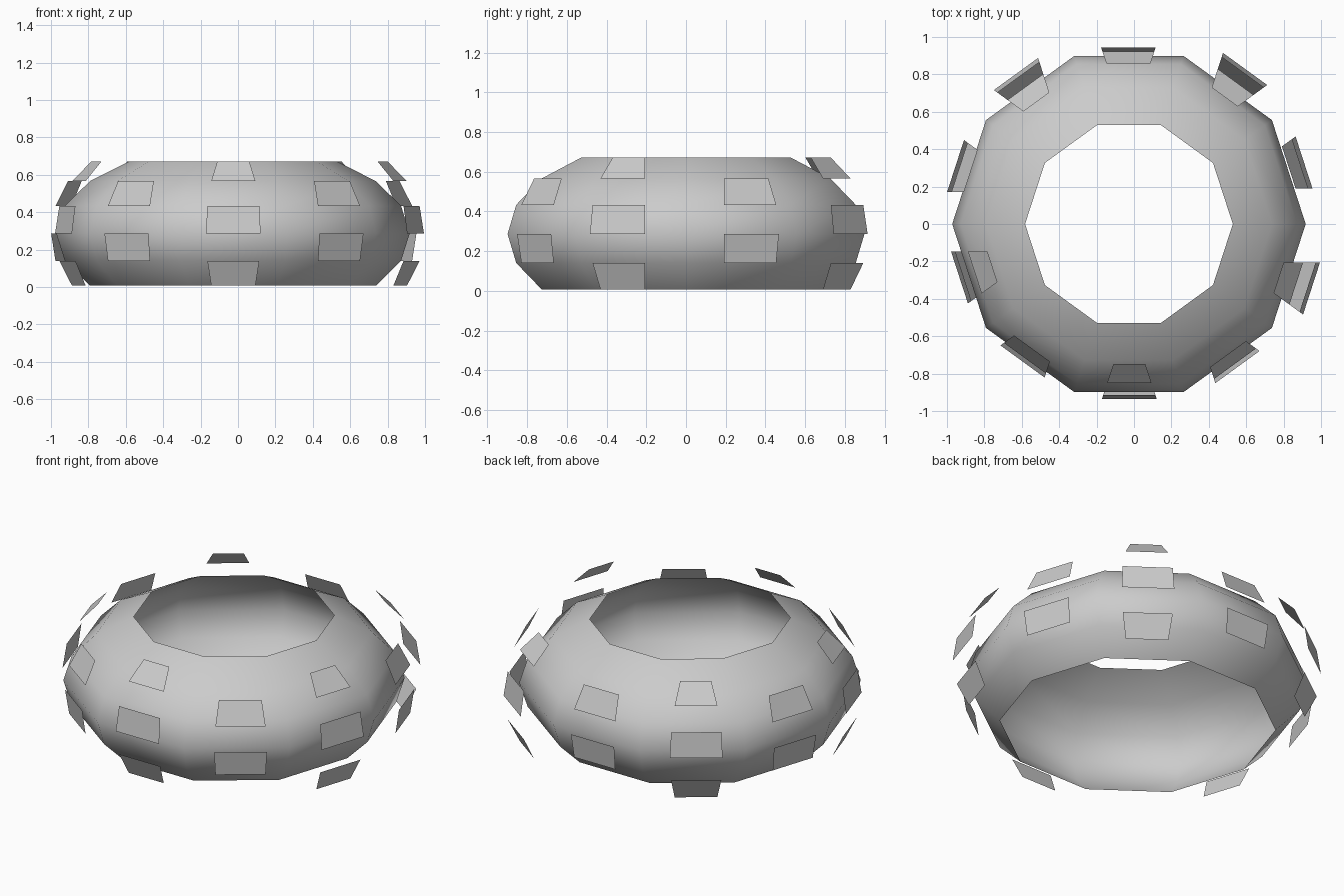
import bpy, bmesh, math

if "Cube" in bpy.data.objects:
    bpy.data.objects.remove(bpy.data.objects["Cube"])

R, CX = 0.945, -0.027        # equator radius and x of the ring axis
CZ, SZ = 0.287, 0.475        # equator height and vertical squash
SIDES = 10

grey = bpy.data.materials.new("light grey")
grey.diffuse_color = (0.6, 0.6, 0.6, 1)
grey.use_nodes = True
grey.node_tree.nodes["Principled BSDF"].inputs["Base Color"].default_value = grey.diffuse_color

# squashed-sphere profile (radius, height), open at the bottom and top
profile = [(R * math.cos(math.radians(a)), CZ + SZ * math.sin(math.radians(a)) * R / 0.945)
           for a in (-36, -18, 0, 18, 36, 54)]


def make_object(name, bm, smooth):
    for f in bm.faces:
        f.smooth = smooth
    mesh = bpy.data.meshes.new(name)
    bm.to_mesh(mesh)
    bm.free()
    mesh.materials.append(grey)
    obj = bpy.data.objects.new(name, mesh)
    bpy.context.collection.objects.link(obj)
    return obj


# ten-sided smooth open shell
bm = bmesh.new()
rings = []
for r, z in profile:
    rings.append([bm.verts.new((CX + r * math.cos(math.tau * i / SIDES),
                                r * math.sin(math.tau * i / SIDES), z))
                  for i in range(SIDES)])
for low, high in zip(rings, rings[1:]):
    for i in range(SIDES):
        j = (i + 1) % SIDES
        bm.faces.new((low[i], low[j], high[j], high[i]))
make_object("shell", bm, True)

# equator midpoint of each floating panel column, counter-clockwise from the front
columns = [(-0.025, -0.935), (0.553, -0.765), (0.949, -0.345), (0.909, 0.329),
           (0.594, 0.829), (-0.03, 0.945), (-0.631, 0.802), (-0.954, 0.31),
           (-0.933, -0.286), (-0.596, -0.735)]

# half-width flat panels in a checkerboard around the shell
apothem = R * math.cos(math.pi / SIDES)
for k, (mx, my) in enumerate(columns):
    mid = math.radians(-90 + 36 * k)

    def corner(row, side):
        r, z = profile[row]
        a = mid + side * math.pi / SIDES
        return (mx + 0.5 * (r * math.cos(a) - apothem * math.cos(mid)),
                my + 0.5 * (r * math.sin(a) - apothem * math.sin(mid)), z)

    bm = bmesh.new()
    for row in range(k % 2, 5, 2):
        bm.faces.new([bm.verts.new(corner(*c)) for c in
                      ((row, -1), (row, 1), (row + 1, 1), (row + 1, -1))])
    make_object(f"panel_column_{k + 1}", bm, False)
